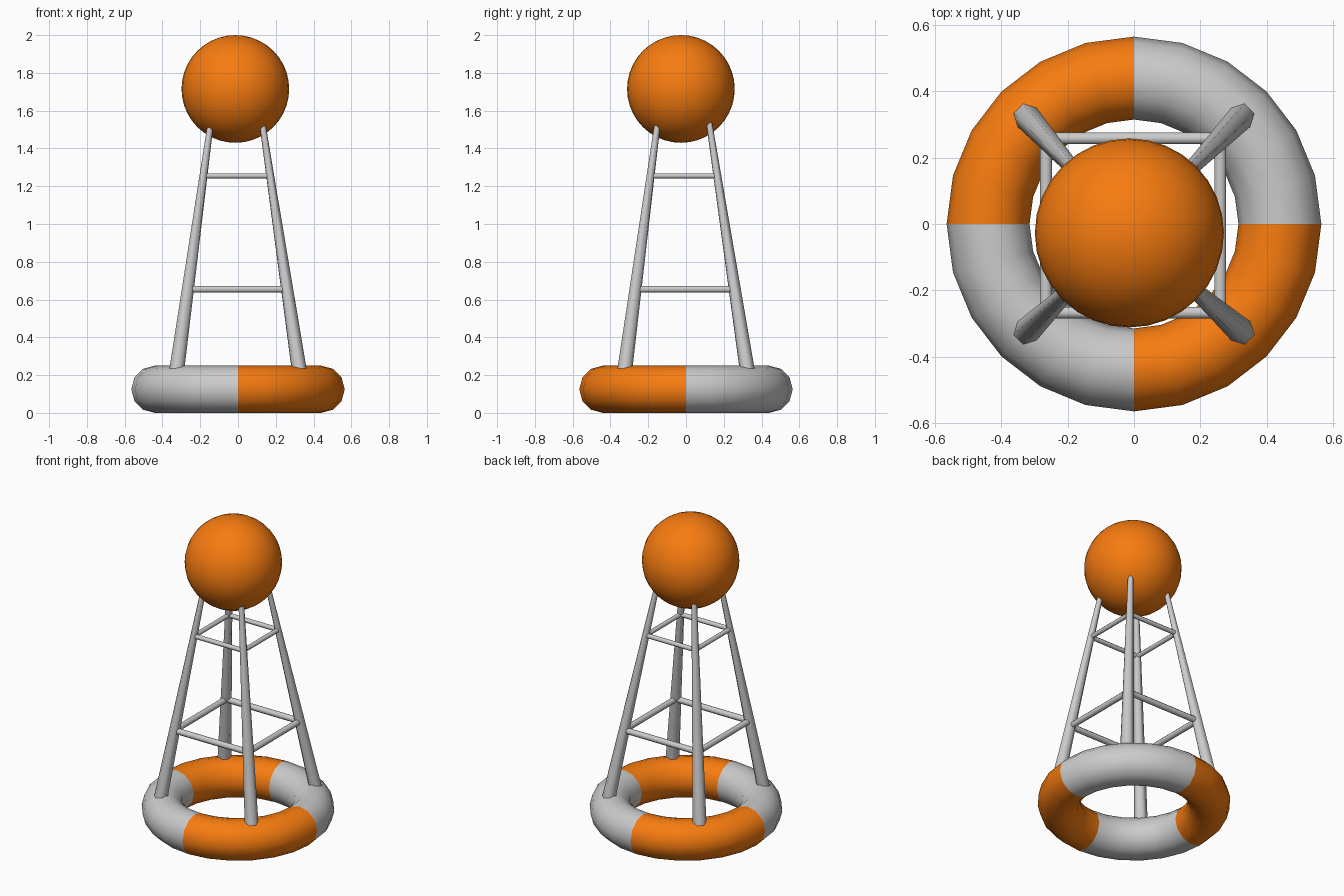
import bpy, bmesh
from math import sin, cos, pi, radians
from mathutils import Vector

if "Cube" in bpy.data.objects:
    bpy.data.objects.remove(bpy.data.objects["Cube"])

orange = bpy.data.materials.new("orange_paint")
orange.diffuse_color = (0.93, 0.2, 0.005, 1)
orange.use_nodes = True
orange.node_tree.nodes["Principled BSDF"].inputs["Base Color"].default_value = orange.diffuse_color


def add_object(name, bm, mat=None, smooth_caps=False):
    bmesh.ops.recalc_face_normals(bm, faces=bm.faces)
    for f in bm.faces:
        f.smooth = smooth_caps or len(f.verts) == 4
    me = bpy.data.meshes.new(name)
    bm.to_mesh(me)
    bm.free()
    ob = bpy.data.objects.new(name, me)
    bpy.context.collection.objects.link(ob)
    if mat:
        me.materials.append(mat)
    return ob


def ring_arc(name, start, mat):
    """Quarter of the float ring."""
    bm = bmesh.new()
    steps, sides, R, r = 6, 12, 0.44, 0.125
    rows = []
    for i in range(steps + 1):
        a = start + i * pi / 2 / steps
        rows.append([bm.verts.new(((R + r * cos(t)) * cos(a), (R + r * cos(t)) * sin(a), r + r * sin(t)))
                     for t in (2 * pi * j / sides for j in range(sides))])
    for p, q in zip(rows, rows[1:]):
        for j in range(sides):
            k = (j + 1) % sides
            bm.faces.new((p[j], q[j], q[k], p[k]))
    # outward normals on the open tube
    for f in bm.faces:
        f.normal_update()
    add_object(name, bm, mat)


def rod(name, a, b, ra, rb, sides, side_dir):
    """Tapered bar from a to b with one flat side facing side_dir."""
    bm = bmesh.new()
    axis = (b - a).normalized()
    u = (side_dir - axis * side_dir.dot(axis)).normalized()
    v = axis.cross(u)
    rings = []
    for c, r in ((a, ra), (b, rb)):
        rings.append([bm.verts.new(c + r * (u * cos(t) + v * sin(t)))
                      for t in (2 * pi * (j + 0.5) / sides for j in range(sides))])
    p, q = rings
    for j in range(sides):
        k = (j + 1) % sides
        bm.faces.new((p[j], p[k], q[k], q[j]))
    bm.faces.new(p[::-1])
    bm.faces.new(q)
    add_object(name, bm)


# float ring in alternating quarters
for i in range(4):
    ring_arc(f"float_ring_{i + 1}", i * pi / 2, orange if i % 2 else None)

# four tapered legs, leaning in to the ball
Z0, Z1 = 0.22, 1.56
legs = []
for sx, sy in ((-1, -1), (1, -1), (1, 1), (-1, 1)):
    foot = Vector((sx * 0.325, sy * 0.325, Z0))
    head = Vector((-0.008 + sx * 0.133, -0.014 + sy * 0.133, Z1))
    legs.append((foot, head))
    rod(f"leg_{len(legs)}", foot, head, 0.041, 0.016, 6, Vector((sx, sy, 0)))

# two square tiers of cross bars
for tier, z, r in (("lower", 0.655, 0.019), ("upper", 1.255, 0.0145)):
    t = (z - Z0) / (Z1 - Z0)
    pts = [f.lerp(h, t) for f, h in legs]
    for i in range(4):
        rod(f"{tier}_bar_{i + 1}", pts[i], pts[(i + 1) % 4], r, r, 8, Vector((0, 0, 1)))

# top ball
bm = bmesh.new()
bmesh.ops.create_uvsphere(bm, u_segments=32, v_segments=20, radius=0.285)
bmesh.ops.translate(bm, verts=bm.verts, vec=(-0.014, -0.027, 1.715))
add_object("top_ball", bm, orange, True)
